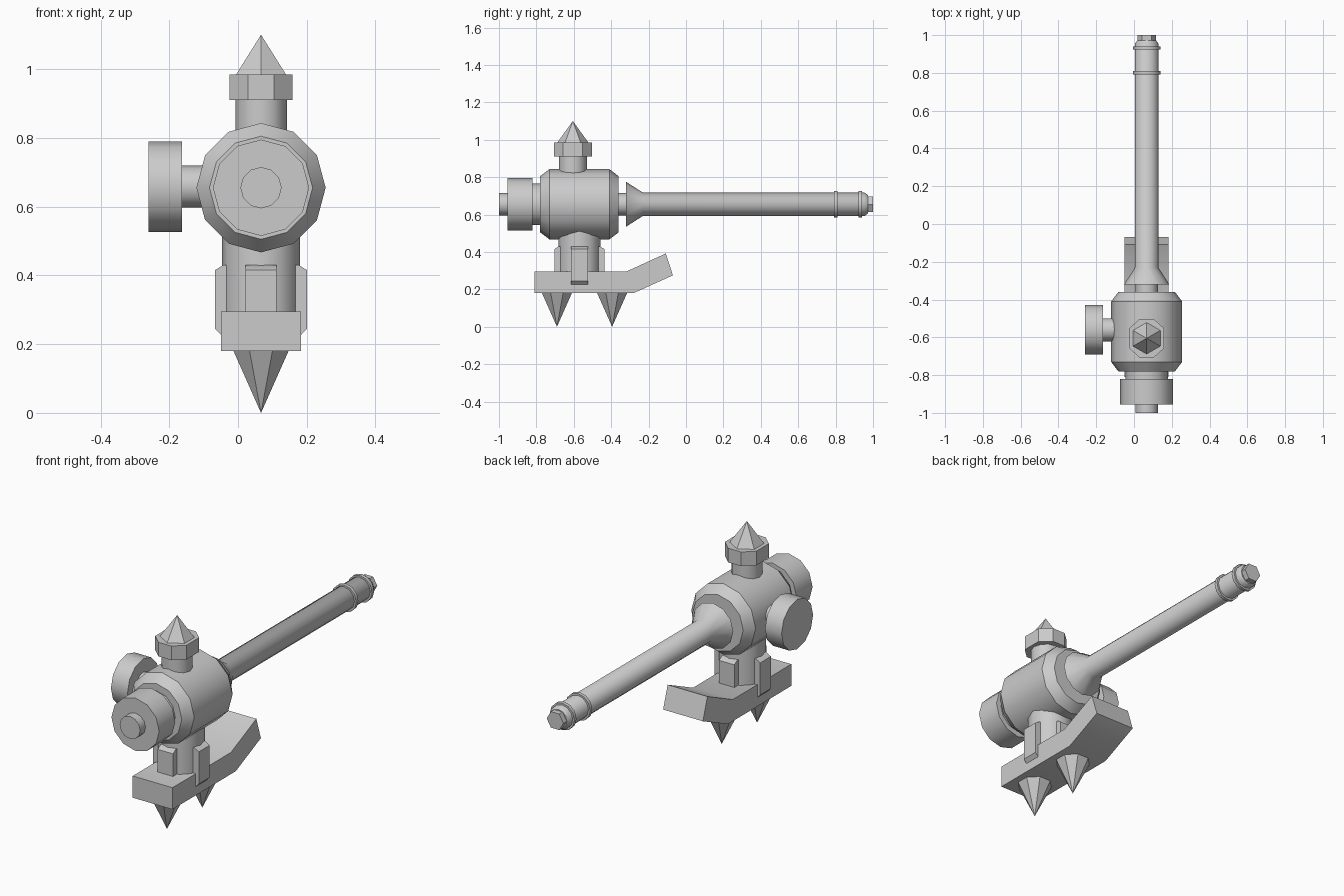
import bpy, bmesh, math
from mathutils import Matrix, Vector

if "Cube" in bpy.data.objects:
    bpy.data.objects.remove(bpy.data.objects["Cube"])

CX, CZ = 0.067, 0.655      # main axis of the machine
metal = bpy.data.materials.new("grey_metal")
metal.diffuse_color = (0.6, 0.6, 0.6, 1)
metal.use_nodes = True
metal.node_tree.nodes["Principled BSDF"].inputs["Base Color"].default_value = metal.diffuse_color


def finish(name, bm):
    bmesh.ops.recalc_face_normals(bm, faces=bm.faces)
    me = bpy.data.meshes.new(name)
    bm.to_mesh(me)
    bm.free()
    ob = bpy.data.objects.new(name, me)
    bpy.context.collection.objects.link(ob)
    me.materials.append(metal)
    bpy.ops.object.select_all(action='DESELECT')
    ob.select_set(True)
    bpy.context.view_layer.objects.active = ob
    bpy.ops.object.shade_smooth_by_angle(angle=math.radians(35))
    return ob


def lathe(name, axis, centre, profile, sides=12, turn=0.0):
    """Stack of rings (position along axis, radius); radius 0 makes a tip."""
    bm = bmesh.new()
    rings = []
    for t, r in profile:
        ring = []
        for i in range(sides if r else 1):
            a = 2 * math.pi * i / sides + turn
            u, v = r * math.cos(a), r * math.sin(a)
            p = {'X': (t, u, v), 'Y': (u, t, v), 'Z': (u, v, t)}[axis]
            ring.append(bm.verts.new(Vector(p) + Vector(centre)))
        rings.append(ring)
    for a, b in zip(rings, rings[1:]):
        for i in range(sides):
            j = (i + 1) % sides
            if len(b) == 1:
                bm.faces.new((a[i], a[j], b[0]))
            else:
                bm.faces.new((a[i], a[j], b[j], b[i]))
    for ring in (rings[0], rings[-1]):
        if len(ring) > 2:
            bm.faces.new(ring)
    return finish(name, bm)


def extrude(name, points, offset, matrix=Matrix()):
    """Solid made by pushing a flat outline along an offset."""
    bm = bmesh.new()
    f = bm.faces.new([bm.verts.new(p) for p in points])
    res = bmesh.ops.extrude_face_region(bm, geom=[f])
    moved = [g for g in res['geom'] if isinstance(g, bmesh.types.BMVert)]
    bmesh.ops.translate(bm, verts=moved, vec=offset)
    bm.transform(matrix)
    return finish(name, bm)


# Main body along y, with chamfered ends
main = (CX, 0, CZ)
lathe("body", 'Y', main, [(-0.78, 0.15), (-0.73, 0.188), (-0.41, 0.188), (-0.36, 0.15)])

# Front drum, its neck and hub
lathe("front_neck", 'Y', main, [(-0.83, 0.112), (-0.77, 0.112)])
lathe("front_drum", 'Y', main, [(-0.955, 0.14), (-0.82, 0.14)])
lathe("front_hub", 'Y', main, [(-1.0, 0.06), (-0.95, 0.06)])

# Left drum and its shaft
side = (0, -0.56, 0.658)
lathe("side_drum", 'X', side, [(-0.26, 0.132), (-0.163, 0.132)])
lathe("side_shaft", 'X', side, [(-0.17, 0.061), (-0.08, 0.061)])

# Barrel with flared root, rings and a six-sided nozzle
lathe("barrel_root", 'Y', main, [(-0.37, 0.06), (-0.31, 0.06)])
lathe("barrel", 'Y', main, [(-0.32, 0.12), (-0.23, 0.062), (0.955, 0.062), (0.972, 0.05)])
for y in (0.80, 0.932):
    lathe("barrel_ring", 'Y', main, [(y - 0.009, 0.072), (y + 0.009, 0.072)])
lathe("nozzle", 'Y', main, [(0.965, 0.049), (1.0, 0.049)], sides=6)

# Top neck, eight-sided cap and pointed tip
top = (CX, -0.605, 0)
lathe("top_neck", 'Z', top, [(0.78, 0.075), (0.92, 0.075)])
cap = [(-.038, -.102), (.038, -.102), (.092, -.0525), (.092, .0525),
       (.038, .102), (-.038, .102), (-.092, .0525), (-.092, -.0525)]
extrude("top_cap", [(CX + x, -0.605 + y, 0.91) for x, y in cap], (0, 0, 0.075))
lathe("top_tip", 'Z', top, [(0.98, 0.087), (1.1, 0)], sides=6, turn=math.pi / 2)

# Post with four chamfered clamps
post = (CX, -0.57, 0)
lathe("post", 'Z', post, [(0.25, 0.113), (0.53, 0.113)])
clamp = [(0.09, 0.22), (0.11, 0.22), (0.134, 0.245), (0.134, 0.415), (0.11, 0.43), (0.09, 0.43)]
for k in range(4):
    extrude("clamp", [(r, -0.045, z) for r, z in clamp], (0, 0.09, 0),
            Matrix.Translation(post) @ Matrix.Rotation(k * math.pi / 2, 4, 'Z'))

# Base foot with raised rear end
foot = [(-0.81, 0.18), (-0.28, 0.18), (-0.07, 0.275), (-0.108, 0.392), (-0.32, 0.295), (-0.81, 0.295)]
extrude("foot", [(-0.05, y, z) for y, z in foot], (0.233, 0, 0))

# Ground spikes
for y in (-0.69, -0.395):
    lathe("spike", 'Z', (CX, y, 0), [(0.185, 0.089), (0.0, 0)], sides=8, turn=math.pi / 8)
